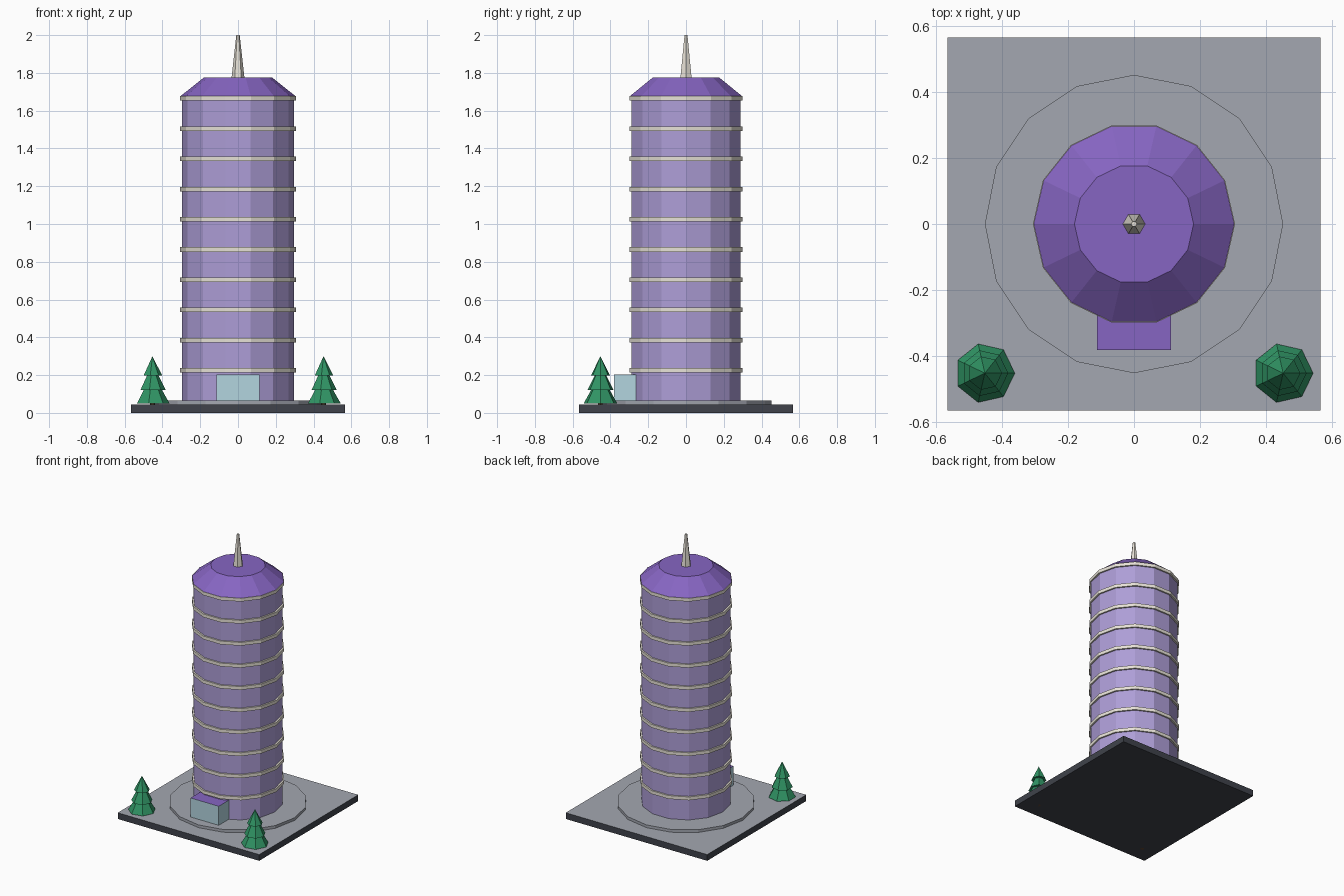
import bpy, bmesh, math

if "Cube" in bpy.data.objects:
    bpy.data.objects.remove(bpy.data.objects["Cube"])


def material(name, rgb):
    m = bpy.data.materials.new(name)
    m.diffuse_color = (*rgb, 1)
    m.use_nodes = True
    m.node_tree.nodes["Principled BSDF"].inputs["Base Color"].default_value = m.diffuse_color
    return m


PURPLE = material("roof_purple", (0.24, 0.13, 0.54))
LILAC = material("wall_lilac", (0.42, 0.34, 0.68))
CREAM = material("trim_cream", (0.80, 0.76, 0.68))
GLASS = material("entrance_glass", (0.45, 0.66, 0.74))
GREEN = material("leaf_green", (0.03, 0.30, 0.13))
BROWN = material("bark_brown", (0.12, 0.06, 0.03))
PAVING = material("paving_grey", (0.37, 0.39, 0.44))
DARK = material("slab_dark", (0.05, 0.055, 0.07))


def finish(name, bm, *mats):
    bmesh.ops.recalc_face_normals(bm, faces=bm.faces)
    if len(mats) > 1:  # second material goes on the top faces
        for f in bm.faces:
            f.material_index = int(f.normal.z > 0.9)
    mesh = bpy.data.meshes.new(name)
    bm.to_mesh(mesh)
    bm.free()
    for m in mats:
        mesh.materials.append(m)
    ob = bpy.data.objects.new(name, mesh)
    bpy.context.collection.objects.link(ob)
    return ob


def frustum(name, sides, r0, r1, z0, z1, mat, x=0, y=0):
    """Closed prism, frustum or cone with a corner on the +x axis."""
    bm = bmesh.new()

    def ring(r, z):
        return [bm.verts.new((x + r * math.cos(math.tau * i / sides),
                              y + r * math.sin(math.tau * i / sides), z))
                for i in range(sides)]

    low = ring(r0, z0)
    high = ring(r1, z1) if r1 else [bm.verts.new((x, y, z1))]
    bm.faces.new(low[::-1])
    if r1:
        bm.faces.new(high)
    for i in range(sides):
        j = (i + 1) % sides
        if r1:
            bm.faces.new((low[i], low[j], high[j], high[i]))
        else:
            bm.faces.new((low[i], low[j], high[0]))
    return finish(name, bm, mat)


def box(name, lo, hi, *mats):
    bm = bmesh.new()
    bmesh.ops.create_cube(bm, size=1)
    for v in bm.verts:
        v.co = [(a + b) / 2 + c * (b - a) for a, b, c in zip(lo, hi, v.co)]
    return finish(name, bm, *mats)


# Ground slab and round plinth
box("ground_slab", (-0.567, -0.567, 0), (0.567, 0.567, 0.045), DARK, PAVING)
frustum("plinth", 16, 0.453, 0.453, 0.045, 0.065, PAVING)

# Tower shaft with a trim ring at each storey
frustum("tower_shaft", 14, 0.296, 0.296, 0.065, 1.665, LILAC)
for i in range(10):
    z = 0.225 + 0.16 * i
    frustum(f"storey_ring_{i + 1}", 14, 0.307, 0.307, z - 0.012, z + 0.012, CREAM)

# Roof and spire
frustum("roof", 14, 0.307, 0.181, 1.675, 1.775, PURPLE)
frustum("spire", 6, 0.034, 0.009, 1.775, 2.0, CREAM)

# Entrance block on the front
box("entrance", (-0.113, -0.382, 0.065), (0.113, -0.2, 0.203), GLASS, PURPLE)

# Two fir trees at the front corners
for side, x in (("left", -0.453), ("right", 0.453)):
    frustum(f"{side}_tree_trunk", 6, 0.014, 0.014, 0.0, 0.1, BROWN, x, -0.453)
    for t, (r, z0, z1) in enumerate(((0.091, 0.05, 0.21),
                                     (0.071, 0.12, 0.26),
                                     (0.052, 0.197, 0.30))):
        frustum(f"{side}_tree_tier_{t + 1}", 7, r, 0, z0, z1, GREEN, x, -0.453)
